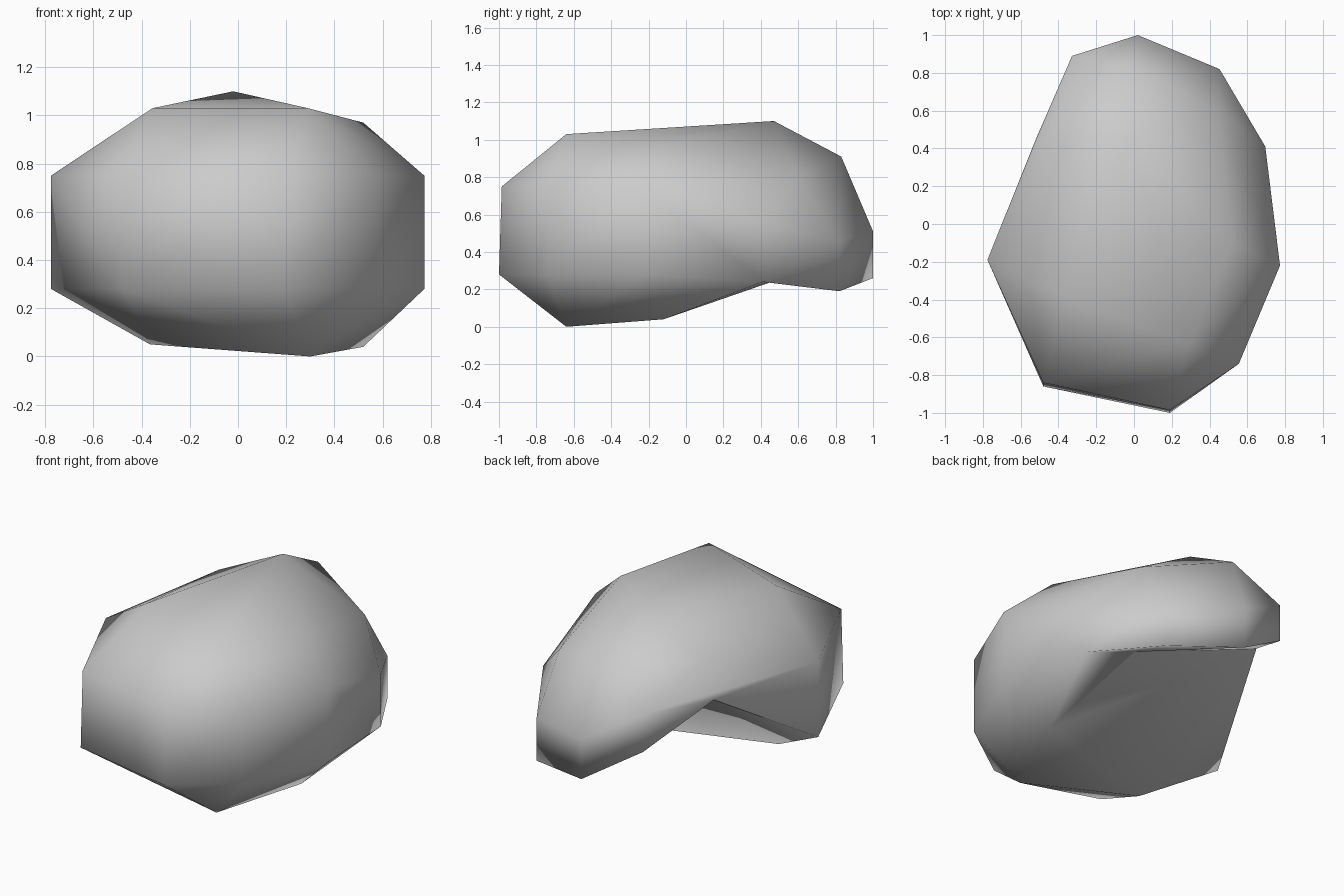
import bpy
import bmesh

# Remove only the default cube
default_cube = bpy.data.objects.get("Cube")
if default_cube:
    bpy.data.objects.remove(default_cube, do_unlink=True)


def make_material(name, colour):
    material = bpy.data.materials.new(name)
    material.use_nodes = True
    material.diffuse_color = colour
    shader = material.node_tree.nodes["Principled BSDF"]
    shader.inputs["Base Color"].default_value = colour
    shader.inputs["Roughness"].default_value = 0.8
    return material


# Side wall of the boulder: x, y, lower height, upper height, inward lean
wall = {
    "back": (0.02, 1.0, 0.26, 0.51, 0),
    "back_right": (-0.328, 0.89, 0.48, 0.71, 0),
    "right": (-0.776, -0.19, 0.28, 0.75, 0),
    "front_right": (-0.48, -0.86, 0.28, 0.75, 0.02),
    "front": (0.19, -1.0, 0.28, 0.75, 0.015),
    "front_left": (0.555, -0.74, 0.28, 0.75, 0),
    "left": (0.773, -0.22, 0.28, 0.75, 0),
    "rear_left": (0.695, 0.41, 0.24, 0.56, 0),
    "back_left": (0.453, 0.82, 0.19, 0.46, 0),
}

# Corners of the crown, the base and the raised side of the overhang
corners = {
    "peak": (-0.02, 0.47, 1.1),
    "crown_back": (-0.03, 0.83, 0.91),
    "crown_rear_left": (0.45, 0.6, 0.8),
    "crown_left": (0.52, -0.1, 0.97),
    "crown_front": (0.29, -0.64, 1.03),
    "crown_right": (-0.355, -0.39, 1.03),
    "crown_rear_right": (-0.44, 0.44, 0.9),
    "base_front": (0.3, -0.64, 0.0),
    "base_left": (0.52, -0.12, 0.04),
    "base_right": (-0.365, -0.39, 0.05),
    "overhang_right": (-0.515, 0.46, 0.69),
}

bm = bmesh.new()
points = {name: bm.verts.new(place) for name, place in corners.items()}
for name, (x, y, low, high, lean) in wall.items():
    points[name] = bm.verts.new((x, y, low))
    points[name + "_top"] = bm.verts.new((x, y + lean, high))

# Wrap the corners in a faceted skin
bmesh.ops.convex_hull(bm, input=list(bm.verts))

# Open the skin beneath the overhang
rim = [points[name] for name in (
    "rear_left", "back_left", "back", "back_right",
    "overhang_right", "right", "base_right", "base_left")]
opened = [face for face in bm.faces if all(v in rim for v in face.verts)]
bmesh.ops.delete(bm, geom=opened, context="FACES")
loose = [edge for edge in bm.edges if not edge.link_faces]
bmesh.ops.delete(bm, geom=loose, context="EDGES")

# Close it with a narrow ledge and a sloping underside
points["notch"] = bm.verts.new((0.455, 0.545, 0.27))
patches = [
    ("rear_left", "back_left", "notch"),
    ("back_left", "back", "notch"),
    ("back", "back_right", "notch"),
    ("back_right", "overhang_right", "notch"),
    ("rear_left", "notch", "base_left"),
    ("base_left", "notch", "overhang_right"),
    ("base_left", "overhang_right", "base_right"),
    ("base_right", "overhang_right", "right"),
]
for names in patches:
    bm.faces.new([points[name] for name in names])
bmesh.ops.recalc_face_normals(bm, faces=list(bm.faces))

# Rounded shading with one hard crease along the overhang
for face in bm.faces:
    face.smooth = True
crease = ["base_left", "notch", "overhang_right", "right"]
for start, end in zip(crease, crease[1:]):
    bm.edges.get((points[start], points[end])).smooth = False

mesh = bpy.data.meshes.new("boulder")
bm.to_mesh(mesh)
bm.free()
mesh.materials.append(make_material("stone_grey", (0.6, 0.6, 0.6, 1.0)))
boulder = bpy.data.objects.new("boulder", mesh)
bpy.context.collection.objects.link(boulder)
